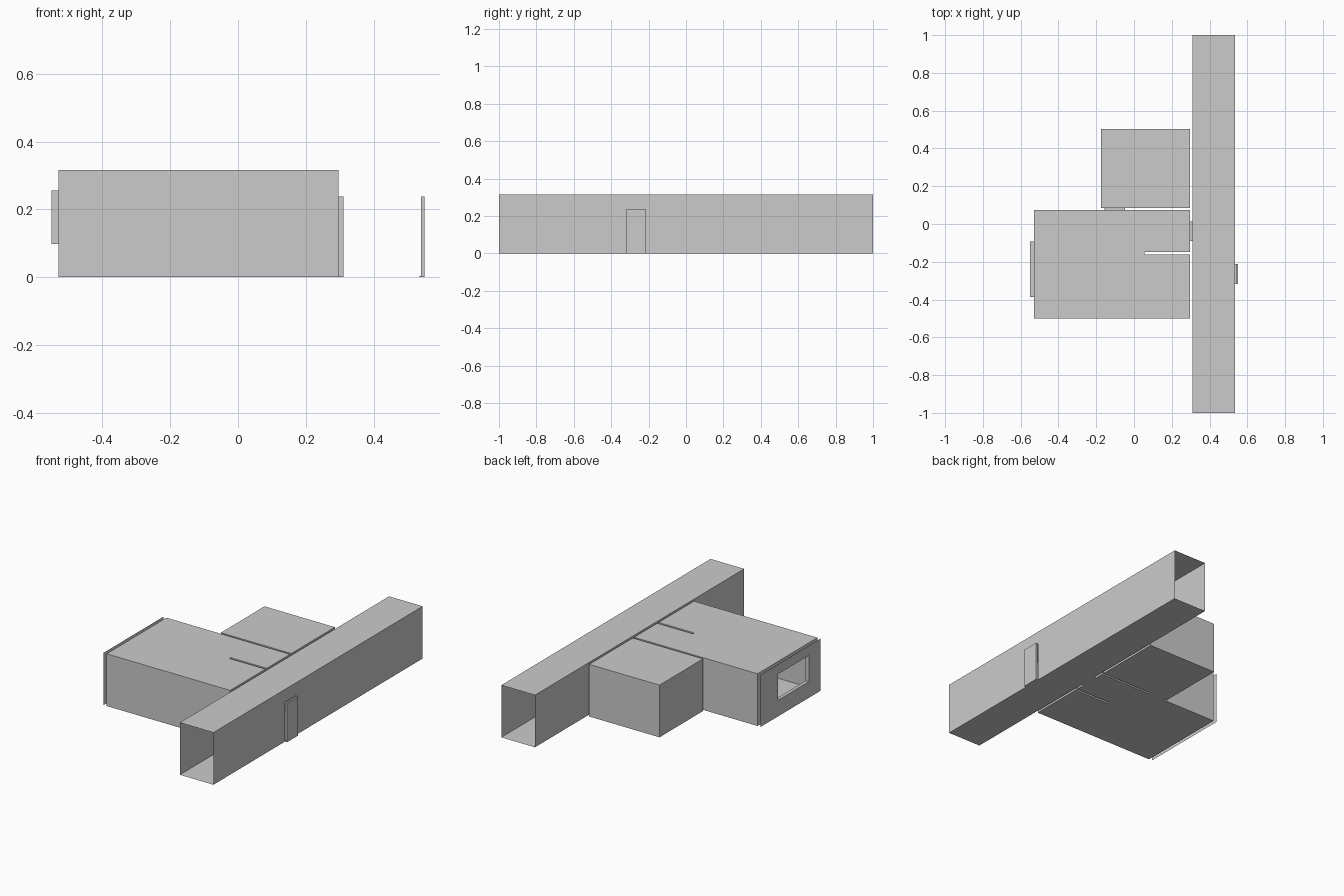
import bpy, bmesh
from mathutils import Vector

if "Cube" in bpy.data.objects:
    bpy.data.objects.remove(bpy.data.objects["Cube"])

H = 0.316        # room height
DOOR = 0.238     # door height


def make(name, polys):
    """Mesh object from a list of polygons, welded at shared corners."""
    bm = bmesh.new()
    for p in polys:
        bm.faces.new([bm.verts.new(v) for v in p])
    bmesh.ops.remove_doubles(bm, verts=bm.verts, dist=1e-5)
    bmesh.ops.recalc_face_normals(bm, faces=bm.faces)
    me = bpy.data.meshes.new(name)
    bm.to_mesh(me)
    bm.free()
    ob = bpy.data.objects.new(name, me)
    bpy.context.collection.objects.link(ob)
    return ob


def rect(a, b, u0, u1, z0, z1):
    """Vertical quad along the line a-b between distances u0 and u1."""
    a, b = Vector(a), Vector(b)
    d = (b - a).normalized()
    p, q = a + d * u0, a + d * u1
    return [(p.x, p.y, z0), (q.x, q.y, z0), (q.x, q.y, z1), (p.x, p.y, z1)]


def wall(a, b, holes=()):
    """Wall a-b split around openings (u0, u1, z0, z1) sorted along it."""
    out, u = [], 0.0
    for u0, u1, z0, z1 in holes:
        out += [rect(a, b, u, u0, 0, H), rect(a, b, u0, u1, z1, H)]
        if z0 > 0:
            out.append(rect(a, b, u0, u1, 0, z0))
        u = u1
    return out + [rect(a, b, u, (Vector(b) - Vector(a)).length, 0, H)]


def slabs(outline):
    """Floor and ceiling."""
    return [[(x, y, z) for x, y in outline] for z in (0, H)]


def room(name, outline, holes):
    polys = slabs(outline)
    for i, a in enumerate(outline):
        polys += wall(a, outline[(i + 1) % len(outline)], holes.get(i, ()))
    return make(name, polys)


def box_faces(x0, x1, y0, y1, z0, z1, open_axis=None):
    """Box sides, leaving both ends open along open_axis."""
    f = {
        "x": [[(x, y0, z0), (x, y1, z0), (x, y1, z1), (x, y0, z1)] for x in (x0, x1)],
        "y": [[(x0, y, z0), (x1, y, z0), (x1, y, z1), (x0, y, z1)] for y in (y0, y1)],
        "z": [[(x0, y0, z), (x1, y0, z), (x1, y1, z), (x0, y1, z)] for z in (z0, z1)],
    }
    return [q for k, v in f.items() if k != open_axis for q in v]


# main room, with a thin partition slit cut in from the corridor side
L, R, S, N = -0.53, 0.297, -0.499, 0.073
room("main_room",
     [(L, S), (R, S), (R, -0.162), (0.056, -0.162),
      (0.056, -0.149), (R, -0.149), (R, N), (L, N)],
     {5: [(0.059, 0.162, 0, DOOR)],                      # door to corridor
      6: [(R + 0.048, R + 0.156, 0, DOOR)],              # door to back room
      7: [(N + 0.093, N + 0.387, 0.098, 0.256)]})        # window

# back room
room("back_room", [(-0.174, 0.085), (R, 0.085), (R, 0.502), (-0.174, 0.502)],
     {0: [(0.018, 0.126, 0, DOOR)]})

# corridor, open at both ends
CL, CR = 0.311, 0.536
make("corridor",
     slabs([(CL, -1), (CR, -1), (CR, 1), (CL, 1)])
     + wall((CL, -1), (CL, 1), [(0.91, 1.013, 0, DOOR)])
     + wall((CR, -1), (CR, 1), [(0.683, 0.787, 0, DOOR)]))

# passages through the wall thicknesses
make("corridor_doorway", box_faces(R, CL, -0.09, 0.013, 0, DOOR, "x"))
make("back_room_doorway", box_faces(-0.156, -0.048, N, 0.085, 0, DOOR, "y"))
make("window_reveal", box_faces(-0.551, L, -0.387, -0.093, 0.098, 0.256, "x"))

# outer wall skin with the window opening
make("outer_wall", wall((-0.551, N), (-0.551, S),
                        [(N + 0.093, N + 0.387, 0.098, 0.256)]))

# outside door leaf and threshold
make("outer_door", box_faces(0.54, 0.55, -0.317, -0.213, 0.0, DOOR))
make("door_threshold", box_faces(CR, 0.54, -0.317, -0.213, 0, 0.004))
